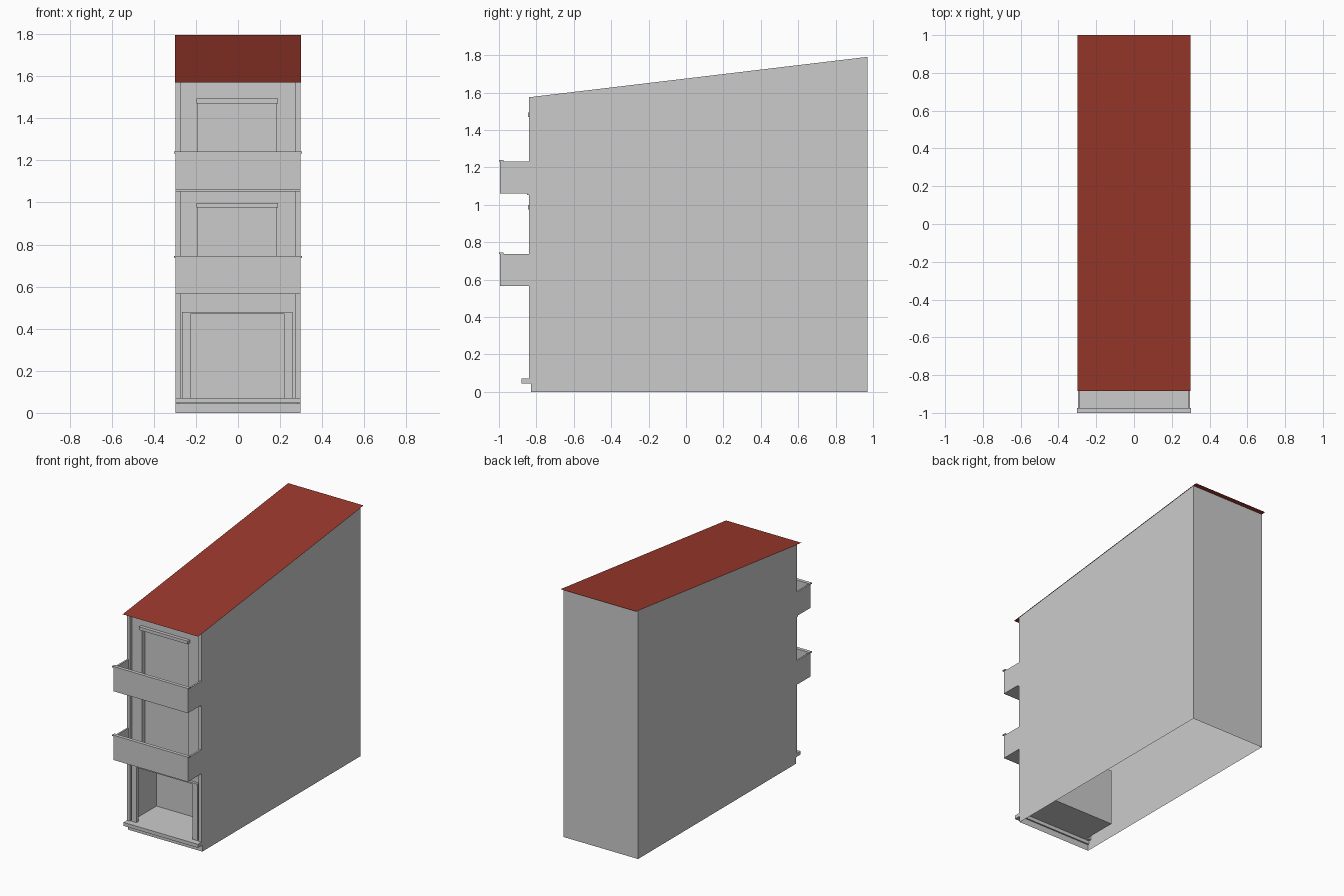
import bpy, bmesh

if "Cube" in bpy.data.objects:
    bpy.data.objects.remove(bpy.data.objects["Cube"])

W = 0.297                      # half width of the building
FRONT, WALL = -0.84, -0.82     # pillar face and recessed facade plane


def mesh_object(name, polys):
    """Object made of flat polygons, shared corners merged."""
    bm = bmesh.new()
    for p in polys:
        bm.faces.new([bm.verts.new(c) for c in p])
    bmesh.ops.remove_doubles(bm, verts=bm.verts, dist=1e-5)
    bmesh.ops.recalc_face_normals(bm, faces=bm.faces)
    me = bpy.data.meshes.new(name)
    bm.to_mesh(me)
    bm.free()
    ob = bpy.data.objects.new(name, me)
    bpy.context.collection.objects.link(ob)
    return ob


def box(name, x0, x1, y0, y1, z0, z1):
    c = [(x, y, z) for x in (x0, x1) for y in (y0, y1) for z in (z0, z1)]
    idx = ((0, 1, 3, 2), (4, 6, 7, 5), (0, 4, 5, 1),
           (2, 3, 7, 6), (0, 2, 6, 4), (1, 5, 7, 3))
    return mesh_object(name, [[c[i] for i in f] for f in idx])


def panel(x0, x1, y, z0, z1):
    return [(x0, y, z0), (x1, y, z0), (x1, y, z1), (x0, y, z1)]


def recess(x0, x1, y0, y1, z0, z1):
    """Open-fronted niche: back, two sides, floor and ceiling."""
    polys = [panel(x0, x1, y1, z0, z1)]
    for x in (x0, x1):
        polys.append([(x, y0, z0), (x, y1, z0), (x, y1, z1), (x, y0, z1)])
    for z in (z0, z1):
        polys.append([(x0, y0, z), (x1, y0, z), (x1, y1, z), (x0, y1, z)])
    return polys


def opening(x0, x1, z0, z1, depth_y, bottom, top):
    """Facade strip from bottom to top with one niche in it."""
    s = W - 0.012
    return [panel(-s, x0, WALL, bottom, top), panel(x1, s, WALL, bottom, top),
            panel(x0, x1, WALL, z1, top), panel(x0, x1, WALL, bottom, z0)
            ] + recess(x0, x1, WALL, depth_y, z0, z1)


# Outer shell: sloped side walls and back wall, open underneath
profile = [(-0.83, 0), (0.97, 0), (0.97, 1.791), (FRONT, 1.575),
           (FRONT, 0.045), (-0.83, 0.045)]
shell = [[(x, y, z) for y, z in profile] for x in (-W, W)]
shell.append(panel(-W, W, 0.97, 0, 1.791))
shell.append(panel(-W, W, -0.83, 0, 0.045))
mesh_object("outer_walls", shell)

# Facade: ground floor room and two upper doorways
mesh_object("ground_facade", opening(-0.265, 0.26, 0.071, 0.48, -0.55, 0.045, 0.57))
for i, z in enumerate((0.57, 1.065)):
    mesh_object(f"upper_facade_{i + 1}",
                opening(-0.19, 0.18, z + 0.02, z + 0.41, -0.79, z,
                        1.065 if i == 0 else 1.577))
    box(f"door_lintel_{i + 1}", -0.198, 0.19, -0.844, WALL, z + 0.405, z + 0.428)

# Corner pillars
for side, s in (("left", -1), ("right", 1)):
    a, b = sorted((s * 0.272, s * W))
    box(f"{side}_pillar", a, b, FRONT, -0.80, 0.07, 1.575)

# Ground floor sill and door frame
box("front_sill", -W, W, -0.88, WALL, 0.046, 0.071)
box("left_frame_post", -0.265, -0.225, -0.835, -0.81, 0.071, 0.472)
box("right_frame_post", 0.22, 0.26, -0.835, -0.81, 0.071, 0.472)
box("frame_lintel", -0.265, 0.26, -0.838, -0.81, 0.47, 0.48)

# Balconies: floor, thin parapets, front rail cap
for i, z in enumerate((0.565, 1.06)):
    n = i + 1
    top = z + 0.172
    box(f"balcony_floor_{n}", -W, W, -0.995, WALL, z, z + 0.02)
    box(f"balcony_front_{n}", -W, W, -0.995, -0.982, z, top)
    for side, s in (("left", -1), ("right", 1)):
        a, b = sorted((s * 0.285, s * W))
        box(f"balcony_{side}_{n}", a, b, -0.995, -0.83, z, top)
    box(f"balcony_cap_{n}", -0.303, 0.303, -1.0, -0.975, top, top + 0.009)
box("ledge_under_balcony", -W, W, -0.85, WALL, 1.052, 1.06)

# Thin sloping roof sheet with small overhangs
roof = mesh_object("roof", [[(-0.3, -0.885, 1.571), (0.3, -0.885, 1.571),
                             (0.3, 1.0, 1.796), (-0.3, 1.0, 1.796)]])
red = bpy.data.materials.new("roof_red")
red.diffuse_color = (0.33, 0.04, 0.025, 1)
red.use_nodes = True
red.node_tree.nodes["Principled BSDF"].inputs["Base Color"].default_value = red.diffuse_color
roof.data.materials.append(red)
